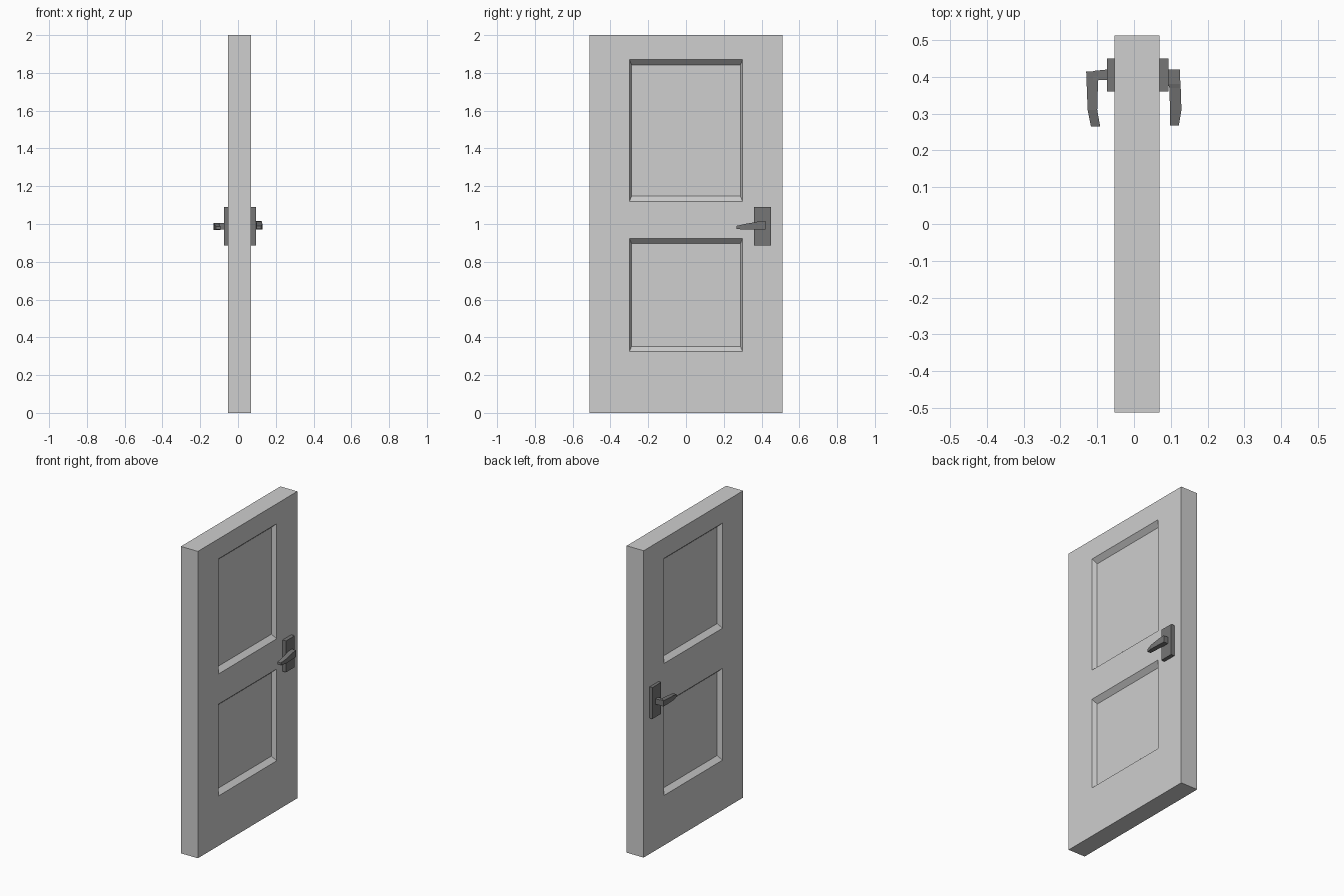
import bpy
import bmesh

cube = bpy.data.objects.get("Cube")
if cube:
    bpy.data.objects.remove(cube, do_unlink=True)


def make_material(name, grey):
    mat = bpy.data.materials.new(name)
    colour = (grey, grey, grey, 1)
    mat.use_nodes = True
    mat.diffuse_color = colour
    mat.node_tree.nodes["Principled BSDF"].inputs["Base Color"].default_value = colour
    return mat


light_grey = make_material("light grey", 0.62)
dark_grey = make_material("dark grey", 0.18)


def loft(name, axis, rings, mat):
    """Join rectangles (position, a0, a1, z0, z1) placed along the x or y axis."""
    bm = bmesh.new()
    loops = []
    for p, a0, a1, z0, z1 in rings:
        corners = [(a0, z0), (a1, z0), (a1, z1), (a0, z1)]
        loops.append([bm.verts.new((p, a, z) if axis == "x" else (a, p, z))
                      for a, z in corners])
    for lower, upper in zip(loops, loops[1:]):
        for i in range(4):
            j = (i + 1) % 4
            bm.faces.new((lower[i], lower[j], upper[j], upper[i]))
    bm.faces.new(loops[0])
    bm.faces.new(loops[-1])
    bmesh.ops.recalc_face_normals(bm, faces=bm.faces)
    mesh = bpy.data.meshes.new(name)
    bm.to_mesh(mesh)
    bm.free()
    mesh.materials.append(mat)
    obj = bpy.data.objects.new(name, mesh)
    bpy.context.scene.collection.objects.link(obj)
    return obj


# Door slab
BACK, FACE, HALF = -0.053, 0.069, 0.512
door = loft("door_slab", "x", [(x, -HALF, HALF, 0, 2) for x in (BACK, FACE)], light_grey)


# Recessed panels with sloping rims, cut into both faces
def cut_panel(face_x, side, z0, z1, w=0.30, depth=0.03, rim_y=0.012, rim_z=0.027):
    cutter = loft("panel_cutter", "x", [
        (face_x - side * depth, rim_y - w, w - rim_y, z0 + rim_z, z1 - rim_z),
        (face_x, -w, w, z0, z1),
        (face_x + side * 0.02, -w, w, z0, z1)], light_grey)
    cutter.hide_render = True
    mod = door.modifiers.new("panel", "BOOLEAN")
    mod.operation = "DIFFERENCE"
    mod.solver = "EXACT"
    mod.object = cutter
    bpy.context.view_layer.objects.active = door
    bpy.ops.object.modifier_apply(modifier=mod.name)
    bpy.data.objects.remove(cutter, do_unlink=True)


for face_x, side, upper_bottom in ((FACE, 1, 1.12), (BACK, -1, 1.185)):
    cut_panel(face_x, side, upper_bottom, 1.87)
    cut_panel(face_x, side, 0.325, 0.923)

# Handle plates
for name, x0, x1 in (("left_plate", FACE, 0.094), ("right_plate", BACK, -0.073)):
    loft(name, "x", [(x, 0.36, 0.45, 0.885, 1.09) for x in (x0, x1)], dark_grey)

# Lever on the left face, tapering towards its tip
loft("left_lever", "y", [
    (0.42, 0.093, 0.125, 0.971, 1.015),
    (0.38, 0.093, 0.126, 0.971, 1.013),
    (0.37, 0.096, 0.127, 0.971, 1.01),
    (0.31, 0.098, 0.129, 0.971, 1.0),
    (0.268, 0.098, 0.122, 0.973, 0.99)], dark_grey)

# Lever on the right face, with a longer stem
loft("right_stem", "x", [
    (-0.072, 0.392, 0.42, 0.97, 1.005),
    (-0.112, 0.39, 0.416, 0.97, 1.005)], dark_grey)
loft("right_lever", "y", [
    (0.415, -0.13, -0.097, 0.968, 1.006),
    (0.31, -0.126, -0.1, 0.968, 0.998),
    (0.265, -0.117, -0.092, 0.97, 0.988)], dark_grey)
